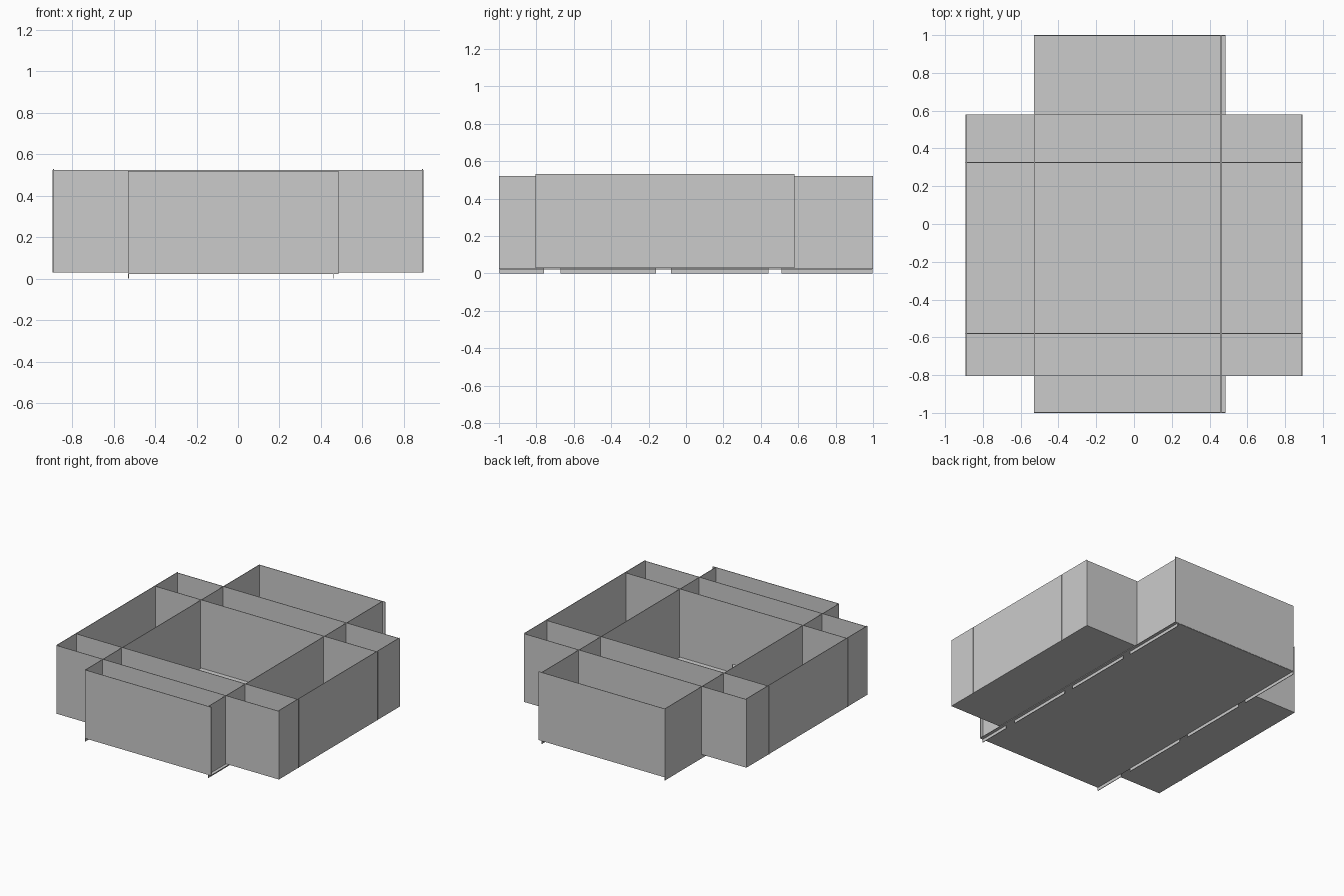
import bpy

if "Cube" in bpy.data.objects:
    bpy.data.objects.remove(bpy.data.objects["Cube"])

T = 0.004  # sheet thickness


def sheet(name, axis, pos, outline):
    """Thin flat sheet. outline is (u, v) in the plane normal to axis."""
    def place(u, v, w):
        return {'x': (w, u, v), 'y': (u, w, v), 'z': (u, v, w)}[axis]
    n = len(outline)
    verts = [place(u, v, pos + s * T / 2) for s in (-1, 1) for u, v in outline]
    faces = [tuple(range(n))[::-1], tuple(range(n, 2 * n))]
    faces += [(i, (i + 1) % n, n + (i + 1) % n, n + i) for i in range(n)]
    if axis == 'y':
        faces = [f[::-1] for f in faces]
    me = bpy.data.meshes.new(name)
    me.from_pydata(verts, [], faces)
    ob = bpy.data.objects.new(name, me)
    bpy.context.collection.objects.link(ob)
    return ob


def rect(u0, u1, v0, v1):
    return [(u0, v0), (u1, v0), (u1, v1), (u0, v1)]


def notched(u0, u1, v0, v1, gaps, top):
    """Rectangle with notches of the given spans cut into its lower edge."""
    pts = [(u0, v0)]
    for a, b in gaps:
        pts += [(a, v0), (a, top), (b, top), (b, v0)]
    return pts + [(u1, v0), (u1, v1), (u0, v1)]


# floors of the long tray and the two side wings
sheet("long_floor", 'z', 0.024, rect(-0.53, 0.484, -0.998, 0.998))
sheet("left_wing_floor", 'z', 0.032, rect(-0.89, -0.53, -0.805, 0.58))
sheet("right_wing_floor", 'z', 0.032, rect(0.46, 0.89, -0.805, 0.58))

# long dividers with tabs along the bottom edge
tab_gaps = [(-0.76, -0.67), (-0.16, -0.08), (0.44, 0.51)]
for name, x in (("left", -0.528), ("right", 0.46)):
    sheet(name + "_long_divider", 'x', x,
          notched(-0.998, 0.998, 0.0, 0.52, tab_gaps, 0.03))

# end walls of the long tray
for name, y in (("front", -0.998), ("back", 0.998)):
    sheet(name + "_end_wall", 'y', y, rect(-0.53, 0.484, 0.024, 0.52))

# outer walls across the wings
for name, y in (("front", -0.803), ("back", 0.579)):
    sheet(name + "_cross_wall", 'y', y, rect(-0.892, 0.892, 0.03, 0.525))

# inner cross dividers with a small notch in the middle
for name, y in (("front", -0.58), ("back", 0.325)):
    sheet(name + "_cross_divider", 'y', y,
          notched(-0.896, 0.896, 0.03, 0.525, [(-0.07, 0.03)], 0.09))

# side walls of the wings
for name, x in (("left", -0.89), ("right", 0.89)):
    sheet(name + "_side_wall", 'x', x, rect(-0.805, 0.58, 0.03, 0.53))
